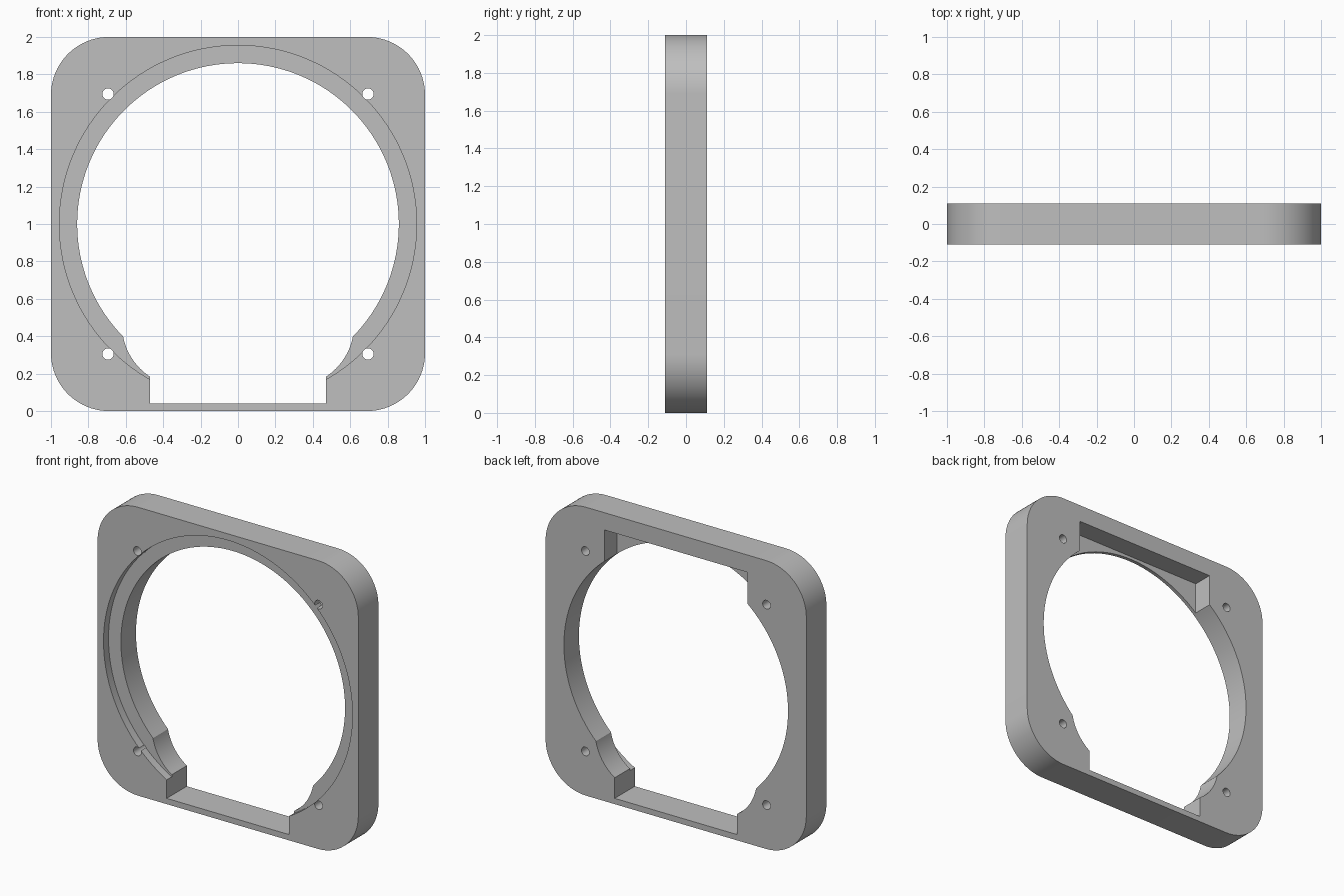
import bpy, bmesh, math

cube = bpy.data.objects.get("Cube")
if cube:
    bpy.data.objects.remove(cube, do_unlink=True)

FRONT, BACK = -0.11, 0.11
BORE_Z = 1.0


def arc(cx, cz, r, start, end, steps):
    """Points along an arc in the xz plane, angles in degrees."""
    angles = [math.radians(start + (end - start) * i / steps) for i in range(steps + 1)]
    return [(cx + r * math.cos(a), cz + r * math.sin(a)) for a in angles]


def circle(cx, cz, r, steps):
    return arc(cx, cz, r, 0, 360, steps)[:-1]


def prism(name, outline, y0, y1):
    """Extrude an xz outline from y0 to y1."""
    bm = bmesh.new()
    face = bm.faces.new([bm.verts.new((x, y0, z)) for x, z in outline])
    moved = bmesh.ops.extrude_face_region(bm, geom=[face])["geom"]
    verts = [v for v in moved if isinstance(v, bmesh.types.BMVert)]
    bmesh.ops.translate(bm, verts=verts, vec=(0, y1 - y0, 0))
    bmesh.ops.recalc_face_normals(bm, faces=bm.faces)
    mesh = bpy.data.meshes.new(name)
    bm.to_mesh(mesh)
    bm.free()
    obj = bpy.data.objects.new(name, mesh)
    bpy.context.collection.objects.link(obj)
    return obj


def cut(target, outline, y0=-0.3, y1=0.3):
    """Subtract an extruded outline from the target."""
    cutter = prism("cutter", outline, y0, y1)
    cutter.hide_render = True
    mod = target.modifiers.new("cut", "BOOLEAN")
    mod.operation = "DIFFERENCE"
    mod.solver = "EXACT"
    mod.object = cutter
    bpy.context.view_layer.objects.active = target
    bpy.ops.object.modifier_apply(modifier=mod.name)
    bpy.data.objects.remove(cutter, do_unlink=True)


# Rounded square plate
R = 0.31
outline = []
for i, (sx, sz) in enumerate([(1, 1), (-1, 1), (-1, -1), (1, -1)]):
    outline += arc(sx * (1 - R), 1 + sz * (1 - R), R, i * 90, i * 90 + 90, 20)
frame = prism("mounting_frame", outline, FRONT, BACK)

# Main bore and the shallow ring recess on the front
cut(frame, circle(0, BORE_Z, 0.86, 128))
cut(frame, circle(0, BORE_Z, 0.955, 128), -0.3, FRONT + 0.055)

# Bottom slot with curved shoulders
shoulder = arc(0.29, 0.46, 0.33, -57, 0, 14)
right = [(0.47, 0.04)] + shoulder
cut(frame, right + [(-x, z) for x, z in reversed(right)])

# Rectangular pocket at the top of the back
cut(frame, [(-0.55, 1.3), (0.55, 1.3), (0.55, 1.88), (-0.55, 1.88)], -0.03, 0.3)

# Screw holes
for sx in (-1, 1):
    for sz in (-1, 1):
        cut(frame, circle(sx * 0.695, 1 + sz * 0.695, 0.03, 24))

# Plain grey finish
grey = bpy.data.materials.new("grey")
grey.use_nodes = True
colour = (0.52, 0.52, 0.52, 1)
grey.diffuse_color = colour
grey.node_tree.nodes["Principled BSDF"].inputs["Base Color"].default_value = colour
frame.data.materials.clear()
frame.data.materials.append(grey)

bpy.ops.object.select_all(action="DESELECT")
frame.select_set(True)
bpy.context.view_layer.objects.active = frame
bpy.ops.object.shade_smooth_by_angle(angle=math.radians(30))
